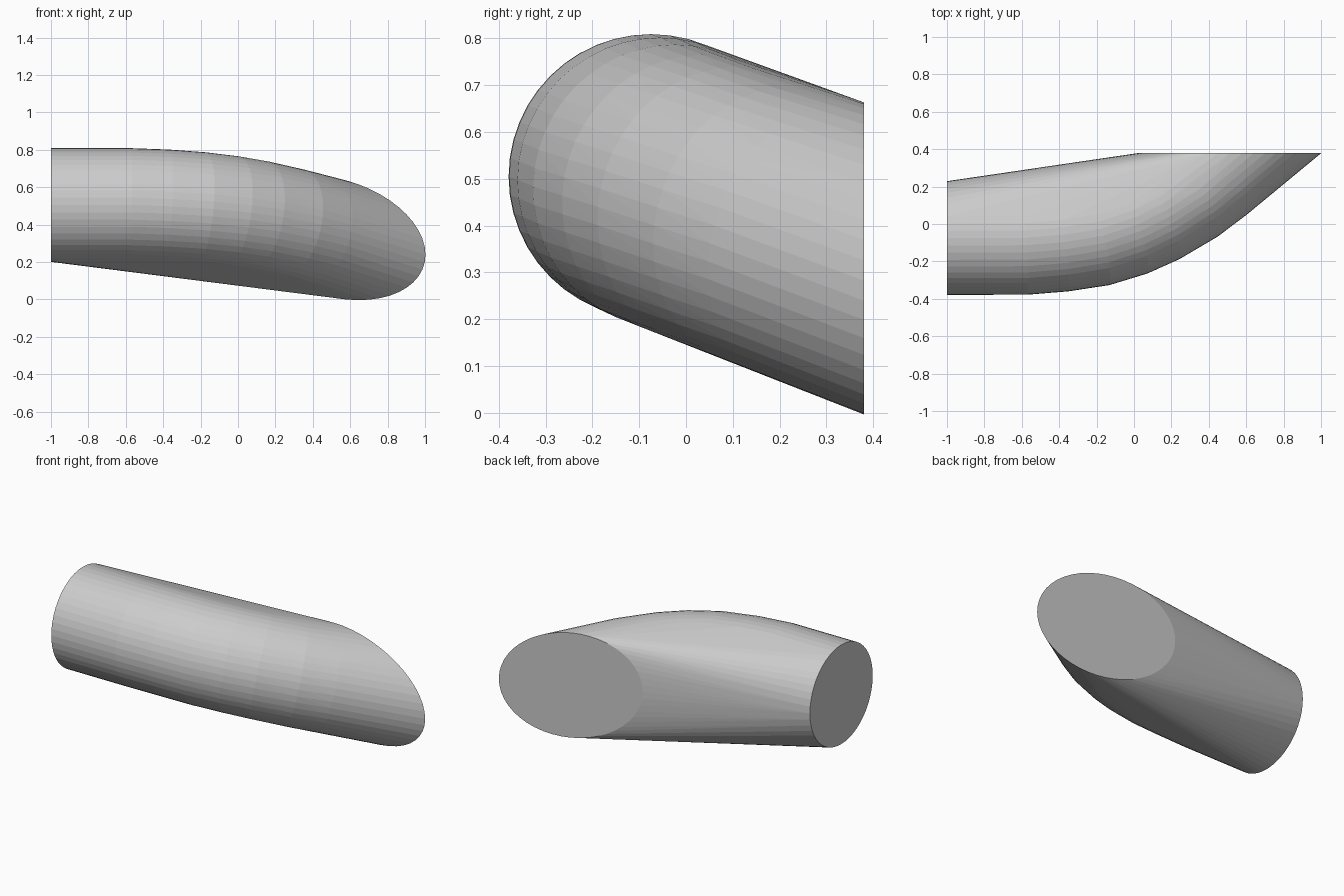
import bpy, bmesh
from math import cos, sin, tau
from mathutils import Vector

if "Cube" in bpy.data.objects:
    bpy.data.objects.remove(bpy.data.objects["Cube"])

SIDES = 48
R = 0.304
CUT_Y = 0.38

# Centre line of the bending tube, straight at first and then curving back and down
path = [Vector(p) for p in (
    (-1, -0.075, 0.505), (-0.58, -0.074, 0.505), (-0.385, -0.058, 0.498),
    (-0.198, -0.03, 0.484), (-0.035, 0.02, 0.464), (0.103, 0.082, 0.44),
    (0.278, 0.185, 0.40), (0.41, 0.285, 0.362))]
end_centre = Vector((0.515, CUT_Y, 0.33))
end_dir = Vector((0.75, 0.625, -0.235)).normalized()


def ring(centre, direction, radius):
    """Circle of points square to the given direction."""
    side = direction.cross(Vector((0, 0, 1))).normalized()
    up = side.cross(direction)
    return [centre + radius * (cos(tau * i / SIDES) * side + sin(tau * i / SIDES) * up)
            for i in range(SIDES)]


# Round sections along the path, trimmed at the slanted mouth plane
points = []
for i, c in enumerate(path):
    if i == 0:
        d = Vector((1, 0, 0))
    elif i == len(path) - 1:
        d = end_dir
    else:
        d = ((c - path[i - 1]).normalized() + (path[i + 1] - c).normalized()).normalized()
    points += [p for p in ring(c, d, R) if p.y < CUT_Y]

# Oval mouth: end section slid along the tube onto the cutting plane
for p in ring(end_centre, end_dir, 0.312):
    q = p + end_dir * ((CUT_Y - p.y) / end_dir.y)
    q.y = CUT_Y
    points.append(q)

# Solid skin stretched over all sections
bm = bmesh.new()
for p in points:
    bm.verts.new(p)
res = bmesh.ops.convex_hull(bm, input=bm.verts[:])
bmesh.ops.delete(bm, geom=[v for v in bm.verts if not v.link_faces], context='VERTS')
bmesh.ops.dissolve_limit(bm, angle_limit=0.003, verts=bm.verts[:], edges=bm.edges[:])
bmesh.ops.recalc_face_normals(bm, faces=bm.faces[:])
mesh = bpy.data.meshes.new("bent_tube")
bm.to_mesh(mesh)
bm.free()
bpy.context.collection.objects.link(bpy.data.objects.new("bent_tube", mesh))
